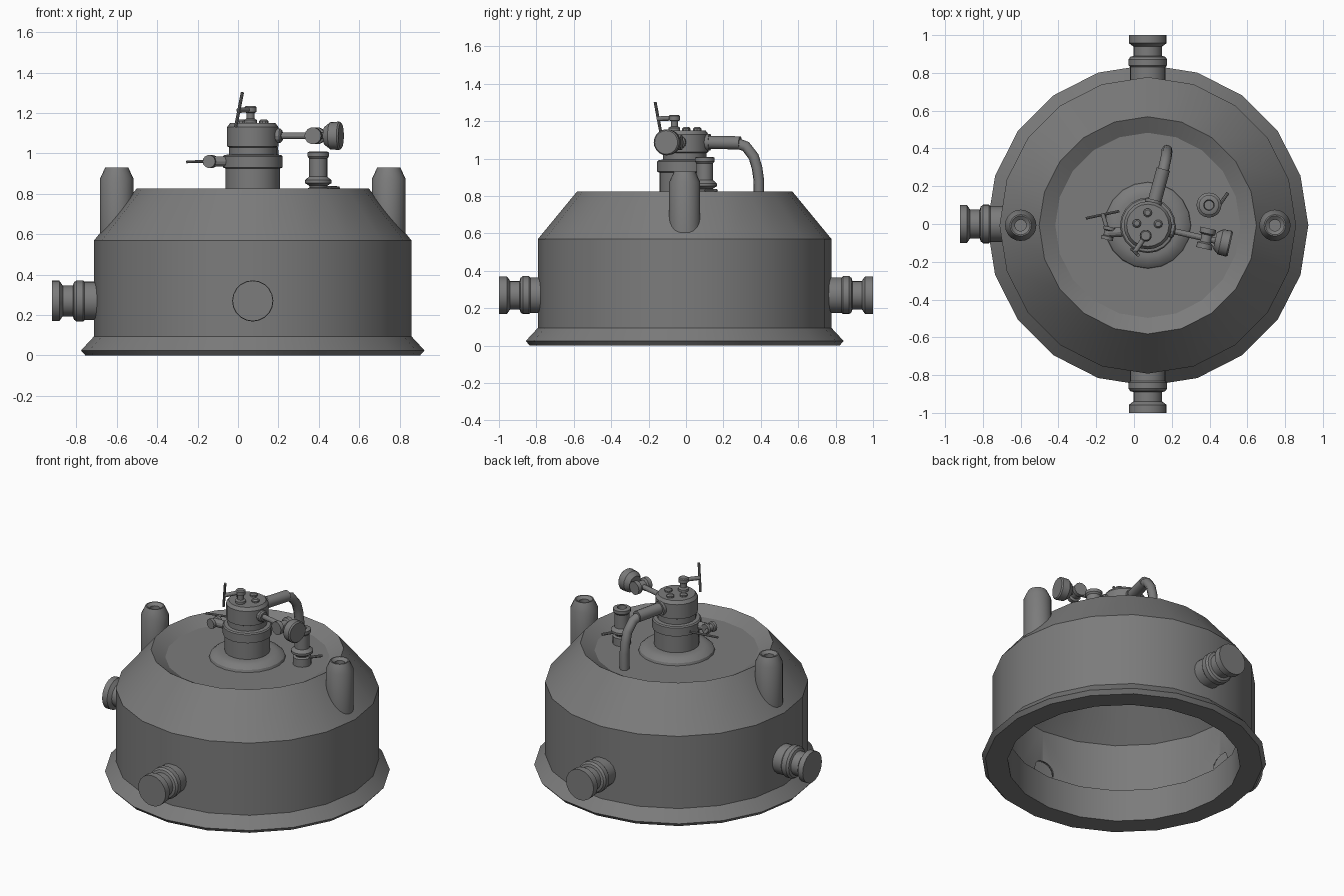
import bpy, bmesh, math
from mathutils import Vector, Matrix

if "Cube" in bpy.data.objects:
    bpy.data.objects.remove(bpy.data.objects["Cube"])

CX, CY = 0.073, -0.007  # centre line of the vessel

iron = bpy.data.materials.new("dark_iron")
iron.diffuse_color = (.2, .2, .2, 1)
iron.use_nodes = True
iron.node_tree.nodes["Principled BSDF"].inputs["Base Color"].default_value = iron.diffuse_color


def finish(name, bm, angle=28):
    bmesh.ops.remove_doubles(bm, verts=bm.verts, dist=1e-5)
    bmesh.ops.recalc_face_normals(bm, faces=bm.faces)
    me = bpy.data.meshes.new(name)
    bm.to_mesh(me)
    bm.free()
    me.materials.append(iron)
    ob = bpy.data.objects.new(name, me)
    bpy.context.collection.objects.link(ob)
    bpy.ops.object.select_all(action='DESELECT')
    ob.select_set(True)
    bpy.context.view_layer.objects.active = ob
    bpy.ops.object.shade_smooth_by_angle(angle=math.radians(angle))
    return ob


def lathe(name, prof, origin=(0, 0, 0), axis=(0, 0, 1), n=20, closed=False):
    """Revolve (radius, height) points round an axis through origin."""
    bm = bmesh.new()
    rings = [[bm.verts.new((r * math.cos(2 * math.pi * i / n), r * math.sin(2 * math.pi * i / n), h))
              for i in range(n)] for r, h in prof]
    pairs = list(zip(rings, rings[1:])) + ([(rings[-1], rings[0])] if closed else [])
    for a, b in pairs:
        for i in range(n):
            j = (i + 1) % n
            bm.faces.new((a[i], a[j], b[j], b[i]))
    bmesh.ops.remove_doubles(bm, verts=bm.verts, dist=1e-5)
    rot = Vector(axis).to_track_quat('Z', 'Y').to_matrix().to_4x4()
    bm.transform(Matrix.Translation(origin) @ rot)
    return finish(name, bm)


def rod(name, a, b, r, n=12):
    a, b = Vector(a), Vector(b)
    L = (b - a).length
    return lathe(name, [(0, 0), (r, 0), (r, L), (0, L)], a, b - a, n)


def spool(name, a, b, r):
    """Small cock body: thin barrel with a wider cap at each end."""
    a, b = Vector(a), Vector(b)
    L = (b - a).length
    lathe(name, [(0, 0), (r, 0), (r, .25 * L), (.72 * r, .32 * L), (.72 * r, .68 * L),
                 (r, .75 * L), (r, L), (0, L)], a, b - a, 14)


# Outer shell with flared foot, conical shoulder and dished lid
lathe("vessel_outer", [(.695, 0), (.828, 0), (.85, .025), (.785, .095), (.785, .57), (.575, .825),
                       (.49, .775), (0, .775)], (CX, CY, 0))
# Inner lining with thick foot ring and sloped ceiling
inner = lathe("vessel_lining", [(.695, 0), (.695, .21), (.75, .21), (.75, .55), (.54, .755),
                                (0, .755), (0, .765), (.55, .765), (.765, .56), (.765, .2),
                                (.71, .2), (.71, 0)], (CX, CY, 0), closed=True)

# Side nozzles, each with a round port in the lining
for label, d in (("left", (-1, 0, 0)), ("front", (0, -1, 0)), ("back", (0, 1, 0))):
    o = Vector((CX, 0, .27))
    cut = rod("port_cutter_" + label, o + Vector(d) * .71, o + Vector(d) * .79, .072, 20)
    cut.hide_render = True
    cut.hide_set(True)
    m = inner.modifiers.new("port", 'BOOLEAN')
    m.object = cut
    m.solver = 'EXACT'
    end = .993 if label == "left" else 1.0
    lathe("nozzle_" + label, [(.095, .76), (.095, .832), (.102, .84), (.102, .872), (.092, .885), (.076, .89),
                              (.076, .94), (.1, .957), (.1, end), (0, end)], o, d)
inner.modifiers.new("even_shading", 'WEIGHTED_NORMAL').keep_sharp = True

# Two shoulder posts with bevelled hollow tops, feet following the cone
for label, s in (("left", -1), ("right", 1)):
    post = lathe("post_" + label, [(0, .87), (.03, .87), (.03, .915), (.05, .93), (.057, .93),
                                   (.083, .875), (.083, .5)], (CX + s * .673, CY, 0))
    for v in post.data.vertices:
        if v.co.z < .55:
            rad = math.hypot(v.co.x - CX, v.co.y - CY)
            v.co.z = min(.81, .825 - .255 * (rad - .575) / .21 - .012)

# Central neck, collar and head
lathe("neck", [(.23, .77), (.224, .79), (.2, .81), (.165, .818), (.135, .818), (.135, .925),
               (.147, .93), (.147, .985), (.14, .992), (.117, .995), (.117, 1.03), (.127, 1.035),
               (.127, 1.13), (.112, 1.15), (0, 1.15)], (CX, CY, 0))
for i, (x, y) in enumerate(((.072, .06), (.015, .003), (.128, 0))):
    lathe(f"head_bolt_{i}", [(.023, 1.145), (.023, 1.16), (.015, 1.168), (0, 1.168)], (x, y, 0), n=10)

# Upper cock with bar handle
lathe("upper_cock", [(.032, 1.145), (.032, 1.165), (.02, 1.172), (.02, 1.2), (.03, 1.205),
                     (.03, 1.228), (.024, 1.234), (0, 1.234)], (.062, -.062, 0), n=14)
rod("upper_stem", (.062, -.062, 1.217), (.003, -.15, 1.213), .013)
rod("upper_handle", (-.012, -.133, 1.13), (.022, -.165, 1.302), .008, 8)

# Lower cock on the collar with bar handle
rod("lower_pipe", (-.06, -.042, .96), (-.14, -.047, .96), .025)
spool("lower_cock", (-.144, -.083, .96), (-.128, -.015, .96), .032)
rod("lower_stem", (-.135, -.05, .96), (-.165, .05, .96), .011)
rod("lower_handle", (-.255, .03, .958), (-.078, .068, .962), .007, 8)

# Gauge on its branch
g = Vector((.97, -.22, 0)).normalized()
s = Vector((-g.y, g.x, 0))
p = Vector((CX, CY, 1.087))
lathe("branch_nut", [(.036, .11), (.036, .14), (.028, .148), (0, .148)], p, g, 12)
rod("branch_pipe", p + g * .12, p + g * .38, .016)
spool("branch_cock", p + g * .317 - s * .055, p + g * .317 + s * .055, .042)
lathe("gauge", [(0, .365), (.045, .365), (.068, .395), (.07, .44), (.063, .448), (0, .448)], p, g)

# Bent outlet pipe swept along a curve
cu = bpy.data.curves.new("outlet_pipe", 'CURVE')
cu.dimensions = '3D'
cu.bevel_depth = .029
cu.bevel_resolution = 2
cu.use_fill_caps = True
cu.materials.append(iron)
pts = [(.1, .08, 1.088), (.15, .26, 1.086), (.163, .32, 1.065), (.172, .362, 1.01), (.174, .38, .95),
       (.175, .39, .88), (.175, .39, .765)]
sp = cu.splines.new('POLY')
sp.points.add(len(pts) - 1)
for q, c in zip(sp.points, pts):
    q.co = (*c, 1)
pipe = bpy.data.objects.new("outlet_pipe", cu)
bpy.context.collection.objects.link(pipe)
rod("outlet_sleeve", (.098, .08, 1.088), (.155, .29, 1.084), .036, 14)
rod("outlet_flange", (.1, .1, 1.088), (.107, .128, 1.088), .045, 14)

# Small standing port on the lid with its lever
lathe("lid_port", [(.055, .77), (.055, .825), (.042, .832), (.045, .84), (.066, .853), (.066, .867),
                   (.045, .885), (.045, .975), (.053, .985), (.053, 1.005), (.042, 1.01),
                   (.028, 1.01), (.025, .96), (0, .96)], (.397, .1, 0))
rod("lid_lever_arm", (.42, .105, .83), (.462, .112, .83), .009, 8)
rod("lid_lever", (.455, .105, .83), (.497, .165, .828), .009, 8)
